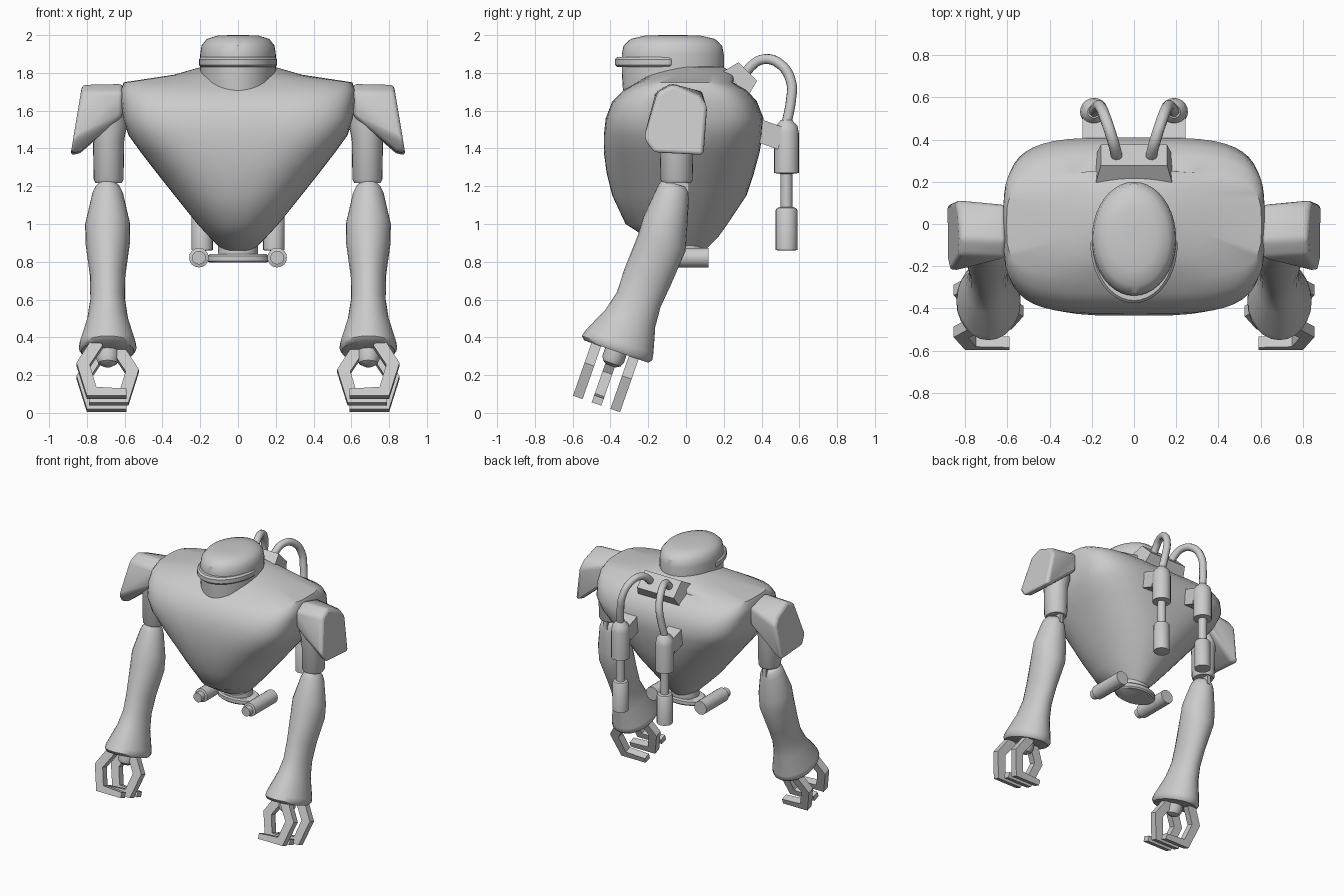
import bpy, bmesh, math
from mathutils import Vector, Matrix

cube = bpy.data.objects.get("Cube")
if cube:
    bpy.data.objects.remove(cube, do_unlink=True)

grey = bpy.data.materials.new("plain grey")
grey.use_nodes = True
grey.diffuse_color = (0.6, 0.6, 0.6, 1)
grey.node_tree.nodes["Principled BSDF"].inputs["Base Color"].default_value = (0.6, 0.6, 0.6, 1)


def finish(name, bm, bevel=0, segments=1, angle=35):
    """Turn a bmesh into a shaded, optionally bevelled object."""
    bmesh.ops.recalc_face_normals(bm, faces=bm.faces)
    mesh = bpy.data.meshes.new(name)
    bm.to_mesh(mesh)
    bm.free()
    ob = bpy.data.objects.new(name, mesh)
    bpy.context.collection.objects.link(ob)
    mesh.materials.append(grey)
    if bevel:
        mod = ob.modifiers.new("bevel", "BEVEL")
        mod.width, mod.segments = bevel, segments
    bpy.ops.object.select_all(action="DESELECT")
    ob.select_set(True)
    bpy.context.view_layer.objects.active = ob
    bpy.ops.object.shade_smooth_by_angle(angle=math.radians(angle))
    return ob


def loft(name, rings, angle=35):
    """Skin a list of equal-sized point rings and cap the ends."""
    bm = bmesh.new()
    loops = [[bm.verts.new(p) for p in ring] for ring in rings]
    n = len(loops[0])
    for a, b in zip(loops, loops[1:]):
        for i in range(n):
            bm.faces.new((a[i], a[(i + 1) % n], b[(i + 1) % n], b[i]))
    bm.faces.new(loops[0])
    bm.faces.new(loops[-1])
    return finish(name, bm, angle=angle)


def oval(center, u, v, ru, rv, n=24, power=2):
    """Superellipse ring around a centre in the plane of u and v."""
    pts = []
    for i in range(n):
        a = math.tau * i / n
        c, s = math.cos(a), math.sin(a)
        pts.append(Vector(center) + u * ru * math.copysign(abs(c) ** (2 / power), c)
                   + v * rv * math.copysign(abs(s) ** (2 / power), s))
    return pts


X, Y, Z = Vector((1, 0, 0)), Vector((0, 1, 0)), Vector((0, 0, 1))


def lathe_z(name, x, y, profile, sy=1, n=24, angle=35):
    return loft(name, [oval((x, y, z), X, Y, r, r * sy, n) for r, z in profile], angle)


def box(name, center, size, tilt=0, taper=1, bevel=0):
    bm = bmesh.new()
    bmesh.ops.create_cube(bm, size=1)
    for v in bm.verts:
        if v.co.z > 0:
            v.co.x *= 1 - (1 - taper) * 0.5
            v.co.y *= taper
        v.co = Vector(a * b for a, b in zip(v.co, size))
    bm.transform(Matrix.Translation(center) @ Matrix.Rotation(math.radians(tilt), 4, "X"))
    return finish(name, bm, bevel)


# Torso: height, half width, front, back, squareness
torso = [(0.86, .08, -.09, .10, 2), (0.93, .15, -.21, .17, 2), (1.0, .215, -.32, .22, 2.1),
         (1.15, .335, -.39, .32, 2.3), (1.27, .43, -.42, .36, 2.6), (1.38, .515, -.435, .39, 3),
         (1.47, .58, -.435, .405, 3.5), (1.56, .61, -.425, .41, 4), (1.65, .62, -.39, .375, 4),
         (1.71, .62, -.33, .32, 4), (1.75, .605, -.26, .25, 3.6), (1.79, .34, -.2, .26, 2.4),
         (1.83, .2, -.12, .2, 2), (1.84, .1, -.02, .14, 2)]
loft("torso", [oval((0, (f + b) / 2, z), X, Y, w, (b - f) / 2, 48, p)
               for z, w, f, b, p in torso], 40)

# Head with a visor band around its front
lathe_z("head", 0, -.07, [(.19, 1.6), (.2, 1.8), (.2, 1.9), (.193, 1.945), (.165, 1.98),
                          (.11, 1.997), (.04, 2.0)], 1.35, 40)
visor = []
for grow, z in ((-.012, 1.83), (0, 1.842), (0, 1.872), (-.012, 1.885)):
    ring = oval((0, 0, z), X, Y, .207 + grow, .283 + grow, 40)
    for p in ring:
        p.y = (p.y if p.y < 0 else p.y * .2) - .092
    visor.append(ring)
loft("visor", visor)

# Waist flange
lathe_z("waist_neck", 0, .01, [(.105, .83), (.105, .885)], .9)
lathe_z("waist_disc", 0, .01, [(.15, .795), (.165, .805), (.165, .83), (.15, .84)], .65)

# Sloped pack on the upper back
box("back_box", (0, .295, 1.775), (.36, .185, .09), -45, .75)


def hose(name, points, radius):
    curve = bpy.data.curves.new(name, "CURVE")
    curve.dimensions = "3D"
    curve.bevel_depth, curve.bevel_resolution = radius, 3
    curve.resolution_u = 6
    spline = curve.splines.new("BEZIER")
    spline.bezier_points.add(len(points) - 1)
    for bp, p in zip(spline.bezier_points, points):
        bp.co = p
        bp.handle_left_type = bp.handle_right_type = "AUTO"
    ob = bpy.data.objects.new(name, curve)
    bpy.context.collection.objects.link(ob)
    curve.materials.append(grey)


def finger(name, flip, cx, center, along, across, offset):
    """Hooked claw cut from a flat profile; flip chooses the side it bends from."""
    outline = [(.08, -.01), (.165, .13), (.11, .315), (-.1, .315), (-.1, .275),
               (.06, .265), (.095, .14), (.025, .03)]
    rings = []
    for side in (-.027, .027):
        rings.append([Vector((cx + flip * s, 0, 0)) + center + along * u + across * (offset + side)
                      for s, u in outline])
    loft(name, rings, 20)


def hull(name, points, bevel):
    bm = bmesh.new()
    for p in points:
        bm.verts.new(p)
    res = bmesh.ops.convex_hull(bm, input=bm.verts)
    loose = [g for g in res["geom_interior"] if isinstance(g, bmesh.types.BMVert)]
    bmesh.ops.delete(bm, geom=loose, context="VERTS")
    bmesh.ops.dissolve_limit(bm, angle_limit=math.radians(8), verts=bm.verts, edges=bm.edges)
    return finish(name, bm, bevel, 3, 50)


along = Vector((0, -.33, -.944))
across = Vector((0, .944, -.33))
wrist = Vector((0, -.365, .343))

for label, m in (("left", 1), ("right", -1)):
    ax = .69 * m

    # Shoulder pad
    rim = [(-.15, 1.70), (-.07, 1.74), (.07, 1.68), (.115, 1.62), (.095, 1.36),
           (-.17, 1.375), (-.225, 1.45)]
    pts = [(m * (.825 + (1.74 - z) * .165), y, z) for y, z in rim]
    pts += [(m * .61, y, z) for y, z in ((-.16, 1.7), (-.08, 1.745), (.09, 1.7), (.09, 1.57), (-.16, 1.57))]
    pts += [(m * .835, .08, 1.375), (m * .835, -.16, 1.385)]
    hull(label + "_shoulder_pad", pts, .022)

    # Upper arm and elbow hinge
    lathe_z(label + "_upper_arm", .685 * m, -.05,
            [(.07, 1.218), (.079, 1.235), (.083, 1.45), (.1, 1.53), (.09, 1.62)], 1.08)
    box(label + "_elbow", (.685 * m, -.055, 1.2), (.03, .14, .1))

    # Forearm, flaring toward the wrist
    arm = [(-.06, 1.215, .045, .06), (-.063, 1.195, .065, .078), (-.07, 1.16, .082, .09),
           (-.11, 1.0, .119, .122), (-.128, .9, .118, .133), (-.203, .72, .093, .13),
           (-.25, .6, .092, .122), (-.295, .5, .108, .14), (-.352, .375, .148, .19),
           (-.365, .343, .153, .197), (-.37, .325, .14, .18)]
    loft(label + "_forearm", [oval((ax, y, z), X, across, rx, ry) for y, z, rx, ry in arm], 50)

    # Wrist knob
    knob = [(-.02, .06), (.06, .06), (.085, .05), (.1, .025)]
    loft(label + "_wrist", [oval(wrist + X * ax + along * d, X, across, r, r, 16) for d, r in knob])

    # Two outer claws and one opposing inner claw
    for part, flip, off in (("front_claw", m, -.11), ("thumb_claw", -m, -.005), ("rear_claw", m, .1)):
        finger(label + "_" + part, flip, ax, wrist, along, across, off)

    # Thruster tube beside the waist
    tube = [(-.2, .028), (-.2, .036), (-.16, .036), (-.155, .052), (.12, .052)]
    loft(label + "_waist_tube", [oval((.207 * m, y, .822), X, Z, r, r, 16) for y, r in tube])

    # Hanging canister, its bracket and its hose
    cx = .19 * m
    lathe_z(label + "_canister", cx, .532,
            [(.045, .86), (.057, .862), (.057, 1.075), (.05, 1.085), (.031, 1.09), (.031, 1.265),
             (.066, 1.27), (.066, 1.48), (.058, 1.52), (.03, 1.55)], 1, 20)
    box(label + "_bracket", (cx, .44, 1.475), (.11, .14, .12), -20)
    hose(label + "_hose", [(.08 * m, .3, 1.77), (.085 * m, .335, 1.825), (.105 * m, .41, 1.872),
                           (.135 * m, .5, 1.845), (.16 * m, .557, 1.75), (.175 * m, .555, 1.65),
                           (.19 * m, .532, 1.53)], .027)
